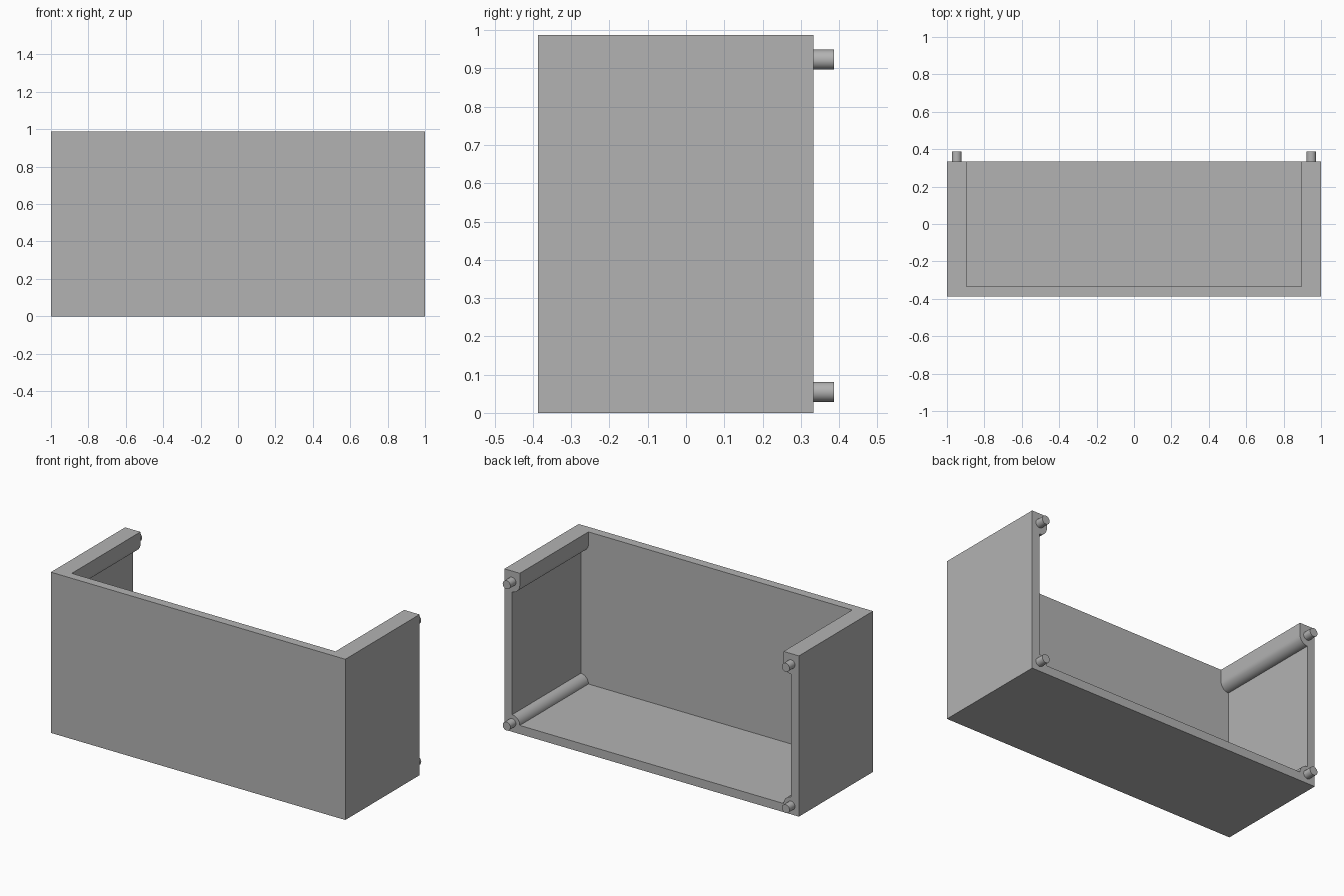
import bpy
import bmesh
from math import cos, sin, pi, radians
from mathutils import Matrix, Vector

cube = bpy.data.objects.get("Cube")
if cube:
    bpy.data.objects.remove(cube, do_unlink=True)

# Main sizes
FRONT, BACK, HEIGHT = -0.387, 0.333, 0.987
WALL = 0.052
INNER = 1 - WALL
FLOOR = 0.053
TOP_RIB = 0.912
PEG_R, PEG_LEN = 0.026, 0.054

grey = bpy.data.materials.new("plain grey")
colour = (0.45, 0.45, 0.45, 1)
grey.diffuse_color = colour
grey.use_nodes = True
grey.node_tree.nodes["Principled BSDF"].inputs["Base Color"].default_value = colour


def make_object(name, bm):
    bmesh.ops.recalc_face_normals(bm, faces=bm.faces)
    mesh = bpy.data.meshes.new(name)
    bm.to_mesh(mesh)
    bm.free()
    mesh.materials.append(grey)
    obj = bpy.data.objects.new(name, mesh)
    bpy.context.collection.objects.link(obj)
    return obj


def prism(name, outline, y0, y1):
    """Extrude an x-z outline along y."""
    bm = bmesh.new()
    face = bm.faces.new([bm.verts.new((x, y0, z)) for x, z in outline])
    ext = bmesh.ops.extrude_face_region(bm, geom=[face])
    moved = [v for v in ext["geom"] if isinstance(v, bmesh.types.BMVert)]
    bmesh.ops.translate(bm, verts=moved, vec=(0, y1 - y0, 0))
    return make_object(name, bm)


def smooth(obj):
    bpy.ops.object.select_all(action="DESELECT")
    obj.select_set(True)
    bpy.context.view_layer.objects.active = obj
    bpy.ops.object.shade_smooth_by_angle(angle=radians(30))


def arc(cz, start, end, steps=10):
    angles = [start + (end - start) * i / steps for i in range(steps + 1)]
    return [(INNER + WALL * cos(a), cz + WALL * sin(a)) for a in angles]


# Cavity outline: rounded ribs along the bottom corners and the upper side walls
half = arc(FLOOR, pi, pi / 2) + arc(TOP_RIB, 1.5 * pi, pi)
half.append((INNER - WALL, HEIGHT + 0.1))
outline = half + [(-x, z) for x, z in reversed(half)]

# Housing, open at the top and back
body = prism("housing", [(-1, 0), (1, 0), (1, HEIGHT), (-1, HEIGHT)], FRONT, BACK)
cutter = prism("cavity_cutter", outline, FRONT + 0.054, BACK + 0.1)
cutter.hide_render = True
cut = body.modifiers.new("cavity", "BOOLEAN")
cut.operation, cut.solver, cut.object = "DIFFERENCE", "EXACT", cutter
bpy.context.view_layer.objects.active = body
bpy.ops.object.modifier_apply(modifier=cut.name)
bpy.data.objects.remove(cutter, do_unlink=True)
smooth(body)

# Locating pegs on the back edge
for side, sx in (("left", 1), ("right", -1)):
    for level, z in (("lower", 0.055), ("upper", 0.923)):
        bm = bmesh.new()
        place = Matrix.Translation(Vector((sx * INNER, BACK + PEG_LEN / 2, z)))
        bmesh.ops.create_cone(bm, cap_ends=True, segments=32, radius1=PEG_R,
                              radius2=PEG_R, depth=PEG_LEN,
                              matrix=place @ Matrix.Rotation(pi / 2, 4, "X"))
        smooth(make_object(f"{level}_{side}_peg", bm))
